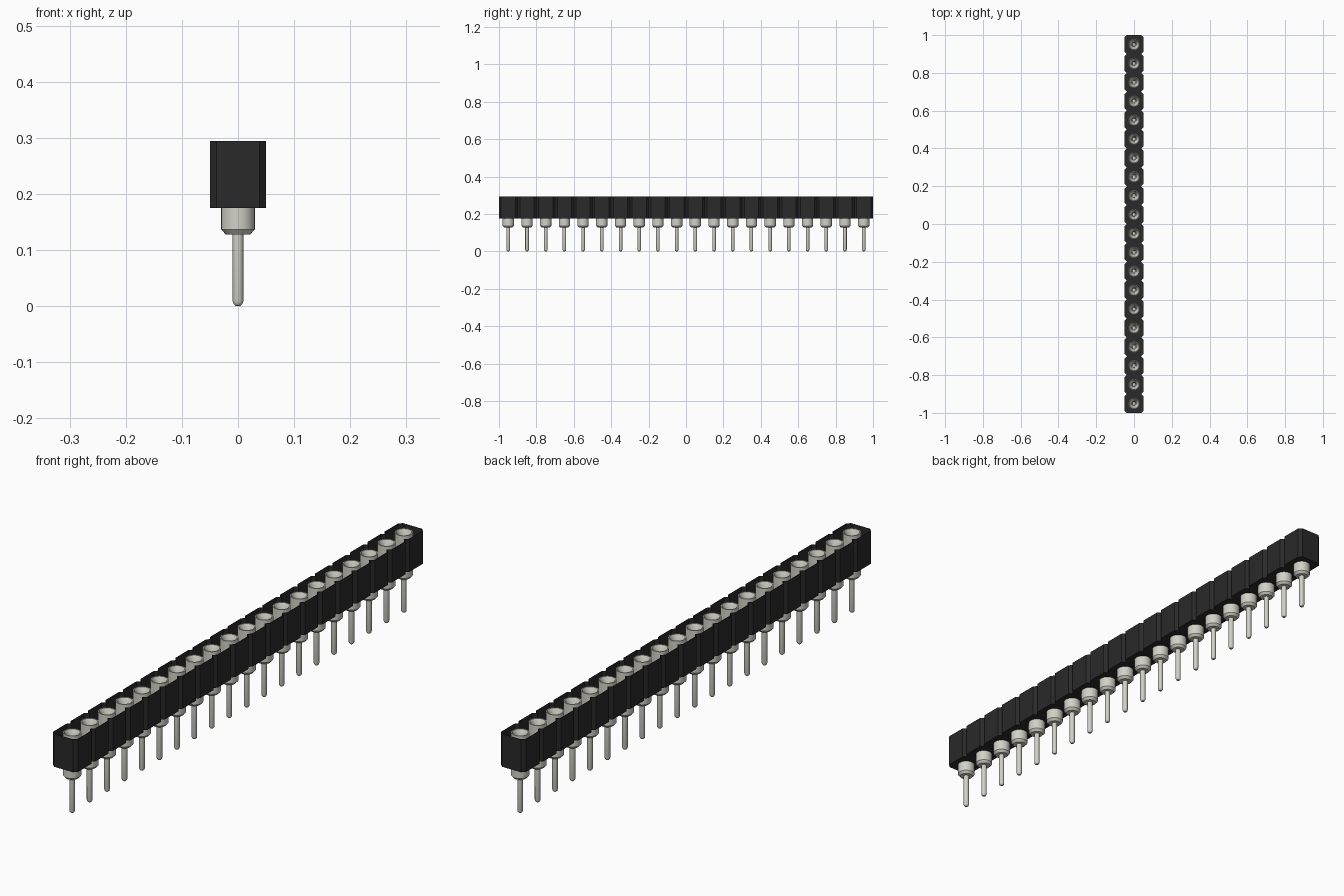
import bpy, bmesh, math

if "Cube" in bpy.data.objects:
    bpy.data.objects.remove(bpy.data.objects["Cube"], do_unlink=True)

COUNT, PITCH = 20, 0.1
HALF, CUT = 0.05, 0.012
BASE_Z, TOP_Z = 0.175, 0.294


def material(name, rgb):
    mat = bpy.data.materials.new(name)
    mat.use_nodes = True
    mat.diffuse_color = (*rgb, 1)
    bsdf = next(n for n in mat.node_tree.nodes if n.type == "BSDF_PRINCIPLED")
    bsdf.inputs["Base Color"].default_value = (*rgb, 1)
    return mat


def add_object(name, mesh):
    obj = bpy.data.objects.new(name, mesh)
    bpy.context.collection.objects.link(obj)
    return obj


black = material("black plastic", (0.023, 0.0225, 0.0225))
metal = material("warm grey metal", (0.645, 0.638, 0.572))

# Housing: scalloped outline made of chamfered units, open at the top
right_side = []
for i in range(COUNT):
    y0 = -1 + i * PITCH
    right_side += [(HALF - CUT, y0), (HALF, y0 + CUT), (HALF, y0 + PITCH - CUT)]
right_side.append((HALF - CUT, 1.0))
outline = right_side + [(-x, y) for x, y in reversed(right_side)]

bm = bmesh.new()
floor = bm.faces.new([bm.verts.new((x, y, BASE_Z)) for x, y in outline])
walls = bmesh.ops.extrude_edge_only(bm, edges=list(floor.edges))
bmesh.ops.translate(bm, vec=(0, 0, TOP_Z - BASE_Z),
                    verts=[g for g in walls["geom"] if isinstance(g, bmesh.types.BMVert)])
# Point every face outward
bm.normal_update()
for f in bm.faces:
    c = f.calc_center_median()
    if (f.normal.z > 0.5) or (abs(f.normal.z) < 0.5 and
                              (f.normal.x * c.x < -1e-5 or
                               (abs(f.normal.x) < 1e-5 and f.normal.y * c.y < 0))):
        f.normal_flip()
mesh = bpy.data.meshes.new("housing")
bm.to_mesh(mesh)
bm.free()
mesh.materials.append(black)
housing = add_object("housing", mesh)
shell = housing.modifiers.new("wall thickness", "SOLIDIFY")
shell.thickness = 0.002
shell.offset = -1

# Pin: rounded tip, thin shank, collar, barrel and funnel-shaped socket
profile = [(0.0, 0.0), (0.005, 0.001), (0.008, 0.004), (0.0095, 0.009),
           (0.0095, 0.128), (0.022, 0.128), (0.030, 0.137), (0.030, 0.291),
           (0.026, 0.291), (0.011, 0.262), (0.009, 0.215), (0.0, 0.215)]
bm = bmesh.new()
verts = [bm.verts.new((r, 0, z)) for r, z in profile]
edges = [bm.edges.new(pair) for pair in zip(verts, verts[1:])]
bmesh.ops.spin(bm, geom=verts + edges, cent=(0, 0, 0), axis=(0, 0, 1),
               angle=math.tau, steps=24, use_duplicate=False)
bmesh.ops.remove_doubles(bm, verts=list(bm.verts), dist=0.0002)
bmesh.ops.recalc_face_normals(bm, faces=list(bm.faces))
pin_mesh = bpy.data.meshes.new("pin")
bm.to_mesh(pin_mesh)
bm.free()
pin_mesh.materials.append(metal)
pin_mesh.shade_smooth()
pin_mesh.set_sharp_from_angle(angle=math.radians(30))

# Row of pins, one per housing unit
for i in range(COUNT):
    pin = add_object(f"pin_{i + 1:02d}", pin_mesh)
    pin.location.y = -1 + (i + 0.5) * PITCH
